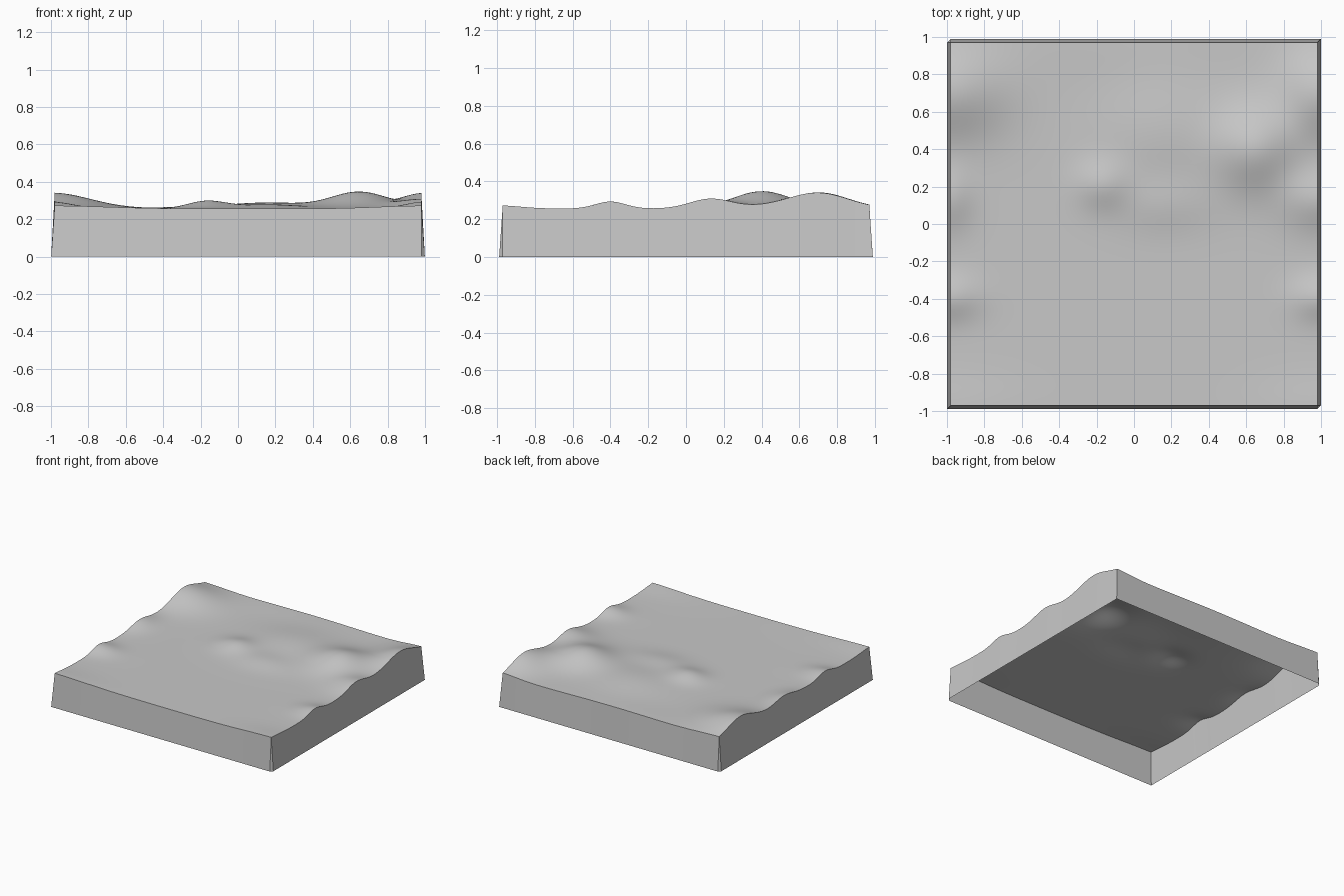
import bpy
import math

if "Cube" in bpy.data.objects:
    bpy.data.objects.remove(bpy.data.objects["Cube"], do_unlink=True)

HX, HY = 0.98, 0.97     # half size of the ground surface
FLARE = 0.019           # outward lean of the skirt walls
N = 80                  # grid resolution
BASE = 0.256            # height of the plain

# Hills: x, y, height, spread in x, spread in y
HILLS = [
    (0.65, 0.40, 0.088, 0.15, 0.15),
    (-0.17, 0.21, 0.037, 0.10, 0.09),
    (0.15, 0.50, 0.033, 0.24, 0.20),
    (0.15, 0.10, 0.018, 0.18, 0.10),
    (-1.0, 0.70, 0.086, 0.21, 0.16),
    (1.0, 0.70, 0.084, 0.14, 0.16),
    (-1.0, -0.40, 0.038, 0.12, 0.08),
    (1.0, -0.40, 0.038, 0.11, 0.08),
    (-1.0, 0.13, 0.040, 0.09, 0.11),
    (1.0, 0.13, 0.052, 0.15, 0.11),
    (-1.0, -1.0, 0.017, 0.30, 0.12),
    (1.0, -1.0, 0.017, 0.25, 0.12),
    (-0.1, 0.98, 0.010, 0.40, 0.15),
]

grey = bpy.data.materials.new("ground_grey")
grey.use_nodes = True
colour = (0.58, 0.58, 0.58, 1)
grey.diffuse_color = colour
grey.node_tree.nodes["Principled BSDF"].inputs["Base Color"].default_value = colour


def height(x, y):
    return BASE + sum(h * math.exp(-((x - cx) / sx) ** 2 / 2 - ((y - cy) / sy) ** 2 / 2)
                      for cx, cy, h, sx, sy in HILLS)


def ground_point(i, j):
    x, y = HX * (2 * i / N - 1), HY * (2 * j / N - 1)
    return (x, y, height(x, y))


def add_mesh(name, verts, faces):
    mesh = bpy.data.meshes.new(name)
    mesh.from_pydata(verts, [], faces)
    mesh.materials.append(grey)
    obj = bpy.data.objects.new(name, mesh)
    bpy.context.collection.objects.link(obj)
    return obj


# Rolling ground surface
W = N + 1
ground = add_mesh(
    "ground_surface",
    [ground_point(i, j) for j in range(W) for i in range(W)],
    [(j * W + i, j * W + i + 1, (j + 1) * W + i + 1, (j + 1) * W + i)
     for j in range(N) for i in range(N)])
ground.data.shade_smooth()


def foot(p, nx, ny):
    """Point at the foot of a wall, pushed outward from the rim."""
    return (p[0] + nx * FLARE, p[1] + ny * FLARE, 0)


def skirt(name, rim, nx, ny):
    """Leaning wall hanging from one rim of the ground."""
    feet = [foot(p, nx, ny) for p in rim]
    # two opposite corners are mitred, the other two are chamfered
    for k in (0, -1):
        sx, sy = math.copysign(1, rim[k][0]), math.copysign(1, rim[k][1])
        if sx * sy > 0:
            feet[k] = foot(rim[k], sx, sy)
    add_mesh(name, rim + feet,
             [(k, W + k, W + k + 1, k + 1) for k in range(N)])


# Four side walls, open underneath
skirt("front_skirt", [ground_point(i, 0) for i in range(W)], 0, -1)
skirt("left_skirt", [ground_point(N, j) for j in range(W)], 1, 0)
skirt("back_skirt", [ground_point(N - i, N) for i in range(W)], 0, 1)
skirt("right_skirt", [ground_point(0, N - j) for j in range(W)], -1, 0)

# Narrow wedges closing the two chamfered corners
for name, i, j, s in (("front_left_corner", N, 0, 1), ("back_right_corner", 0, N, -1)):
    top = ground_point(i, j)
    add_mesh(name, [top, foot(top, 0, -s), foot(top, s, 0)], [(0, 1, 2)])
